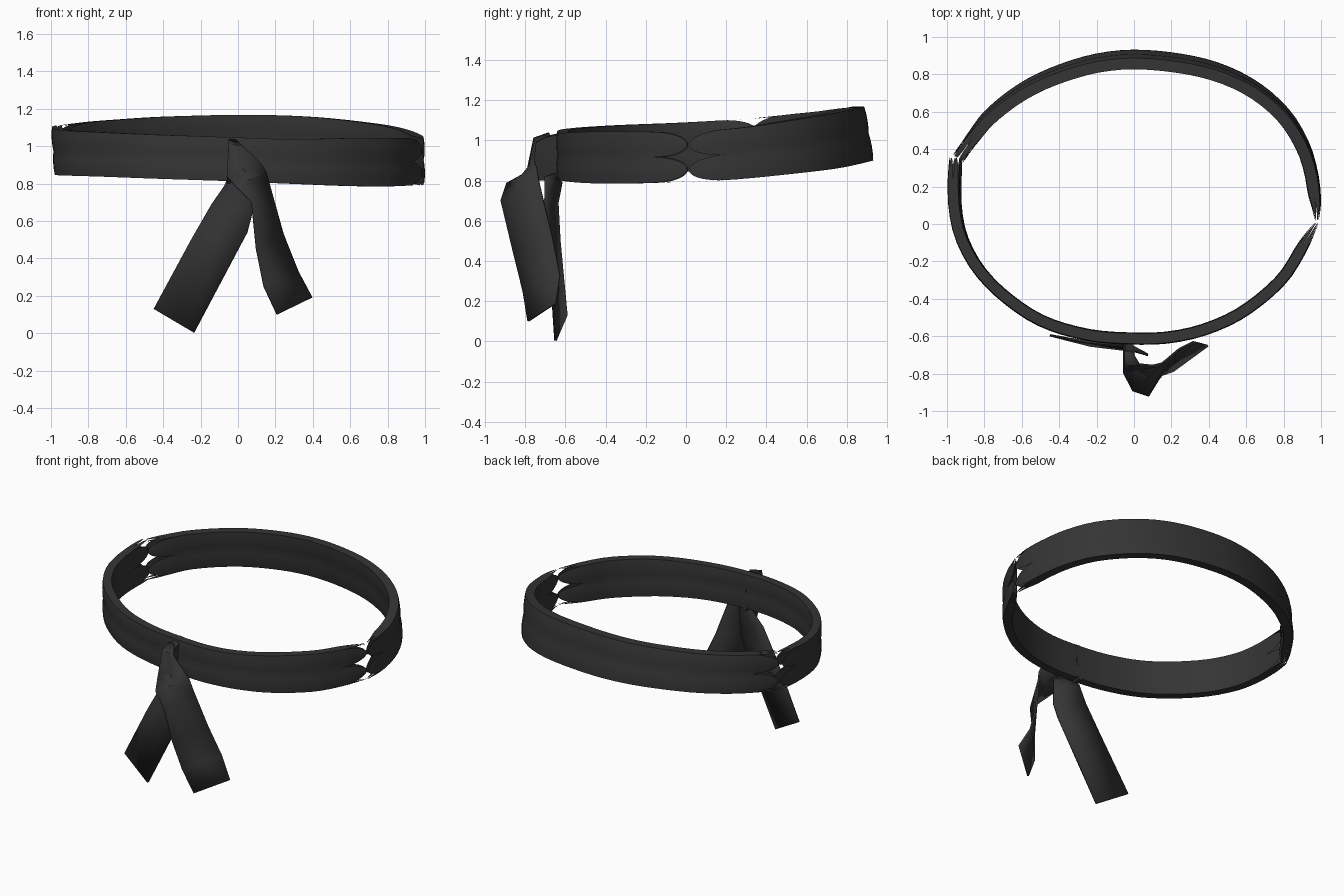
import bpy, bmesh, math
from mathutils import Vector

if "Cube" in bpy.data.objects:
    bpy.data.objects.remove(bpy.data.objects["Cube"])

mat = bpy.data.materials.new("dark_cloth")
mat.diffuse_color = (0.035, 0.035, 0.035, 1)
mat.use_nodes = True
mat.node_tree.nodes["Principled BSDF"].inputs["Base Color"].default_value = mat.diffuse_color


def finish(name, bm, angle=40):
    bmesh.ops.remove_doubles(bm, verts=bm.verts, dist=0.0002)
    bmesh.ops.recalc_face_normals(bm, faces=bm.faces)
    me = bpy.data.meshes.new(name)
    bm.to_mesh(me)
    bm.free()
    ob = bpy.data.objects.new(name, me)
    bpy.context.collection.objects.link(ob)
    me.materials.append(mat)
    bpy.ops.object.select_all(action='DESELECT')
    ob.select_set(True)
    bpy.context.view_layer.objects.active = ob
    bpy.ops.object.shade_smooth_by_angle(angle=math.radians(angle))
    return ob


def spline(keys, t):
    # Catmull-Rom through key tuples, t in 0..1
    n = len(keys) - 1
    i = min(int(t * n), n - 1)
    u = t * n - i
    p1, p2 = Vector(keys[i]), Vector(keys[i + 1])
    p0 = Vector(keys[i - 1]) if i > 0 else 2 * p1 - p2
    p3 = Vector(keys[i + 2]) if i + 2 <= n else 2 * p2 - p1
    return 0.5 * (2 * p1 + (p2 - p0) * u + (2 * p0 - 5 * p1 + 4 * p2 - p3) * u * u
                  + (3 * p1 - p0 - 3 * p2 + p3) * u ** 3)


# Panels of the cross-section: (depth, height) start and end, outward bulge, taper length
PANELS = [((0, 0), (0, .5), .005, .18), ((0, .5), (0, 1), .005, .18),
          ((1, 0), (1, .5), -.005, .18), ((1, .5), (1, 1), -.005, .18),
          ((0, 1), (.5, 1), 0, .15), ((.5, 1), (1, 1), 0, .15),
          ((0, 0), (.5, 0), 0, .15), ((.5, 0), (1, 0), 0, .15)]


def belt(name, path, zs, thick, right_at_end):
    # path: outer top edge; zs: (top z, bottom z, outward shift of the bottom)
    N = 400
    pts = [spline(path, i / N) for i in range(N + 1)]
    acc = [0.0]
    for a, b in zip(pts, pts[1:]):
        acc.append(acc[-1] + (b - a).length)
    total = acc[-1]
    # stations bunched near the rounded ends
    ends = [.18 * (1 - math.cos(k * math.pi / 18)) for k in range(10)]
    mid = [.18 + (total - .36) * k / 36 for k in range(1, 36)]
    stations = ends + mid + [total - s for s in reversed(ends)]
    bm = bmesh.new()
    for a, b, bulge, taper in PANELS:
        rows = []
        for s in stations:
            i = next((k for k in range(1, N) if acc[k] >= s), N)
            t = (i - 1 + (s - acc[i - 1]) / (acc[i] - acc[i - 1])) / N
            t = min(max(t, 0), 1)
            p = spline(path, t)
            d = spline(path, min(t + .01, 1)) - spline(path, max(t - .01, 0))
            out = Vector((d.y, -d.x)).normalized()
            zt, zb, tilt = spline(zs, t)
            e = min(1, max(0, min(s, total - s)) / taper)
            f = math.sqrt(max(0, 1 - (1 - e) ** 2))
            # the belt thins towards the gap on the right
            r = min(1, max(0, total - s if right_at_end else s) / .2)
            th = thick * (.25 + .75 * math.sin(r * math.pi / 2))
            row = []
            for k in range(5):
                w = k / 2 - 1
                dep = (a[0] + b[0]) / 2 + (b[0] - a[0]) / 2 * w * f
                h = (a[1] + b[1]) / 2 + (b[1] - a[1]) / 2 * w * f
                q = p + out * (tilt * (1 - h) - th * dep + bulge * (1 - w * w) * f)
                row.append(bm.verts.new((q.x, q.y, zb + (zt - zb) * h)))
            rows.append(row)
        for r, q in zip(rows, rows[1:]):
            for k in range(4):
                bm.faces.new((r[k], r[k + 1], q[k + 1], q[k]))
    bmesh.ops.dissolve_degenerate(bm, dist=0.0001, edges=bm.edges)
    return finish(name, bm)


# Front half of the belt, left gap to right gap
belt("belt_front",
     [(-.99, .355), (-.995, .2), (-.985, .05), (-.945, -.1), (-.85, -.265), (-.7, -.415),
      (-.5, -.545), (-.25, -.62), (0, -.64), (.2, -.632), (.4, -.585), (.6, -.49),
      (.8, -.325), (.91, -.16), (.985, .005)],
     [(1.11, .85, -.02), (1.09, .845, -.01), (1.075, .838, 0), (1.055, .82, 0),
      (1.038, .80, 0), (1.045, .785, 0), (1.04, .795, 0)], .055, True)

# Back half, right gap round to left gap
belt("belt_back",
     [(.985, .015), (.993, .12), (.975, .27), (.92, .43), (.805, .6), (.62, .745), (.38, .84),
      (.07, .885), (-.18, .872), (-.42, .805), (-.61, .715), (-.78, .59), (-.88, .48), (-.97, .37)],
     [(1.04, .79, 0), (1.065, .81, .008), (1.12, .85, .03), (1.165, .895, .045),
      (1.16, .9, .04), (1.135, .88, .025), (1.11, .85, -.01)], .06, False)

# Knot: slim cloth wall that joins the belt to the hanging tail
bm = bmesh.new()
for c in [(-.045, -.58, 1.048), (-.01, -.58, 1.045), (-.06, -.58, .8), (-.03, -.58, .8),
          (-.05, -.75, 1.01), (.01, -.75, 1.0), (-.06, -.79, .83), (-.055, -.73, .8)]:
    bm.verts.new(c)
bmesh.ops.convex_hull(bm, input=bm.verts)
finish("knot", bm, 25)


def strip(name, left, right):
    # thin cloth strip between two edges
    bm = bmesh.new()
    rows = []
    for a, b in zip(left, right):
        a, b = Vector(a), Vector(b)
        rows.append([bm.verts.new(a.lerp(b, k / 2)) for k in range(3)])
    for r, q in zip(rows, rows[1:]):
        for k in range(2):
            bm.faces.new((r[k], r[k + 1], q[k + 1], q[k]))
    ob = finish(name, bm, 20)
    mod = ob.modifiers.new("thickness", 'SOLIDIFY')
    mod.thickness = .012
    mod.offset = 0


# Tail folding over the knot and hanging to the right
strip("tail_right",
      [(-.05, -.68, 1.035), (-.05, -.755, 1.01), (-.06, -.79, .84), (-.01, -.89, .785),
       (.075, -.92, .70), (.10, -.86, .45), (.14, -.81, .25), (.21, -.785, .10)],
      [(-.01, -.68, 1.03), (.03, -.75, .995), (.12, -.76, .91), (.15, -.745, .86),
       (.17, -.73, .78), (.24, -.67, .53), (.32, -.63, .33), (.395, -.65, .19)])

# Tail hanging to the left from under the knot
strip("tail_left",
      [(-.05, -.65, .84), (-.07, -.62, .79), (-.14, -.64, .69), (-.25, -.63, .50), (-.45, -.595, .13)],
      [(.07, -.70, .82), (.075, -.70, .72), (.075, -.70, .64), (.05, -.685, .54), (-.235, -.65, .003)])
